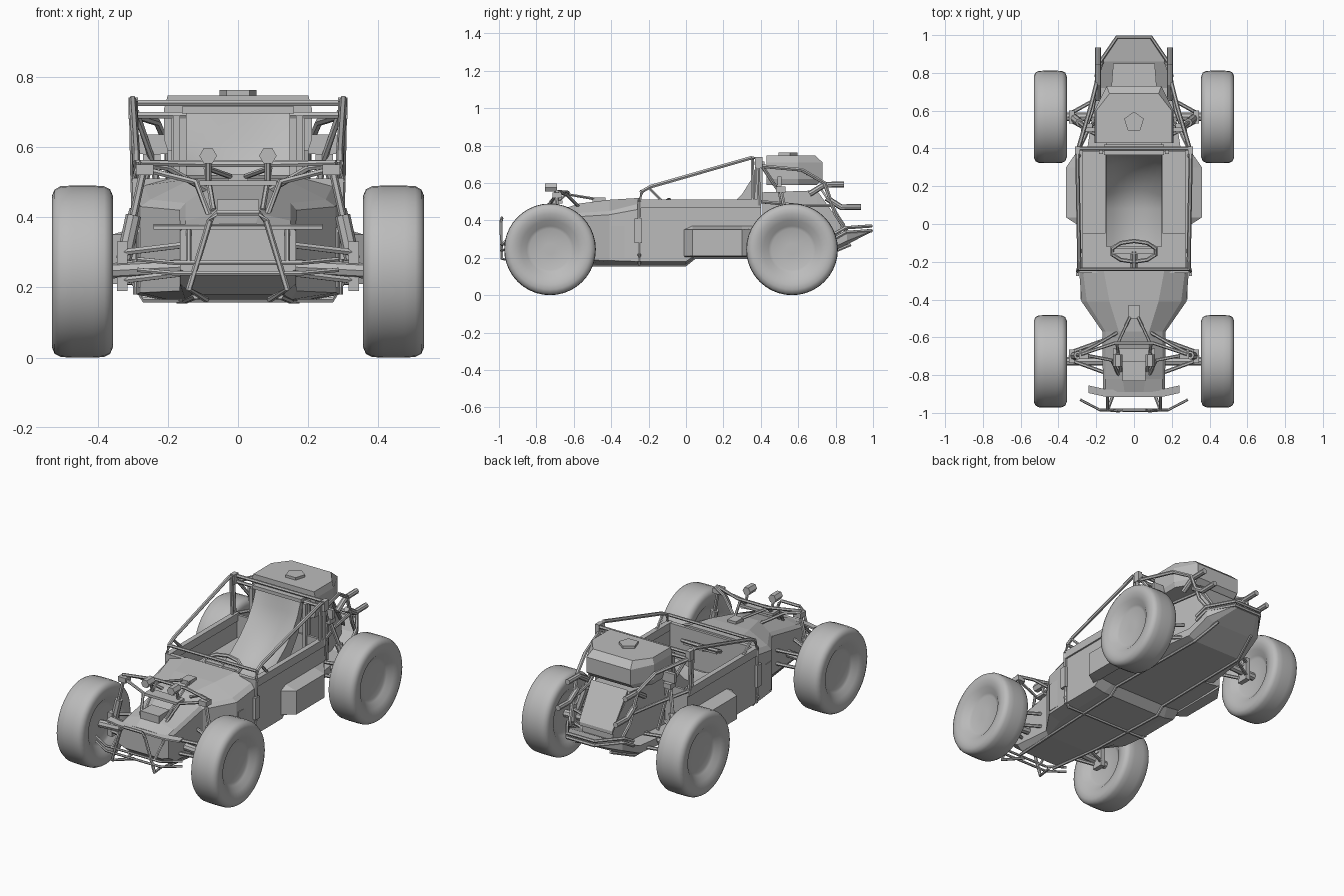
import bpy, bmesh, math
from mathutils import Vector

mat = bpy.data.materials.new("plain_grey")
mat.diffuse_color = (0.5, 0.5, 0.5, 1)


def finish(name, bm, mirror=False, smooth=False):
    bmesh.ops.recalc_face_normals(bm, faces=bm.faces)
    me = bpy.data.meshes.new(name)
    bm.to_mesh(me)
    bm.free()
    me.materials.append(mat)
    ob = bpy.data.objects.new(name, me)
    bpy.context.collection.objects.link(ob)
    if mirror:
        ob.modifiers.new("mirror", 'MIRROR')
    if smooth:
        bpy.context.view_layer.objects.active = ob
        ob.select_set(True)
        bpy.ops.object.shade_smooth_by_angle(angle=math.radians(40))
        ob.select_set(False)
    return ob


def loft(name, rings, mirror=False, caps=True, smooth=False):
    """Skin matching rings of points."""
    bm = bmesh.new()
    vs = [[bm.verts.new(p) for p in r] for r in rings]
    n = len(vs[0])
    for a, b in zip(vs, vs[1:]):
        for i in range(n):
            j = (i + 1) % n
            bm.faces.new((a[i], a[j], b[j], b[i]))
    if caps:
        bm.faces.new(vs[0])
        bm.faces.new(vs[-1])
    return finish(name, bm, mirror, smooth)


def hull(name, sections, **kw):
    """Skin symmetric cross-sections: y, then half outline of (x, z)."""
    return loft(name, [[(x, y, z) for x, z in h] + [(-x, y, z) for x, z in reversed(h)]
                       for y, h in sections], **kw)


def prism(name, outline, lo, hi, mirror=False):
    """Extrude an (x, y) outline upwards."""
    return loft(name, [[(x, y, z) for x, y in outline] for z in (lo, hi)], mirror)


def box(name, x, y, z, mirror=False):
    return prism(name, [(x[0], y[0]), (x[1], y[0]), (x[1], y[1]), (x[0], y[1])], *z, mirror)


def tube(name, pts, r=0.009, mirror=False, sides=6, cyclic=False):
    """Sweep a round section along a bent path."""
    P = [Vector(p) for p in pts]
    n = len(P)
    rings = []
    for i, p in enumerate(P):
        a = P[i - 1] if (i or cyclic) else p
        b = P[(i + 1) % n] if (i < n - 1 or cyclic) else p
        d = (b - a).normalized()
        up = Vector((0, 0, 1)) if abs(d.z) < 0.9 else Vector((0, 1, 0))
        u = d.cross(up).normalized()
        v = u.cross(d)
        rings.append([p + r * (math.cos(t) * u + math.sin(t) * v)
                      for t in (2 * math.pi * k / sides for k in range(sides))])
    if cyclic:
        rings.append(rings[0])
    return loft(name, rings, mirror, caps=not cyclic)


def wheel(name, y):
    """Lathe a fat tyre with dished sides around the axle."""
    half = [(0.045, 0.03), (0.045, 0.11), (0.052, 0.125), (0.075, 0.155), (0.087, 0.19),
            (0.087, 0.215), (0.079, 0.234), (0.062, 0.243), (0.03, 0.245)]
    prof = half + [(-x, r) for x, r in reversed(half)]
    bm = bmesh.new()
    N = 40
    rings = [[bm.verts.new((0.443 + x, y + r * math.cos(2 * math.pi * k / N),
                            0.245 + r * math.sin(2 * math.pi * k / N))) for k in range(N)] for x, r in prof]
    for a, b in zip(rings, rings[1:]):
        for k in range(N):
            bm.faces.new((a[k], a[(k + 1) % N], b[(k + 1) % N], b[k]))
    bm.faces.new(rings[0])
    bm.faces.new(rings[-1])
    finish(name, bm, True, True)


wheel("front_wheels", -0.727)
wheel("rear_wheels", 0.567)

# Nose and hood: faceted body that widens towards the cockpit
hull("nose_body", [
    (-0.89, [(0.12, 0.235), (0.165, 0.25), (0.165, 0.36), (0.15, 0.375), (0.05, 0.38)]),
    (-0.82, [(0.13, 0.18), (0.165, 0.21), (0.165, 0.37), (0.15, 0.39), (0.06, 0.41)]),
    (-0.57, [(0.15, 0.165), (0.167, 0.19), (0.167, 0.42), (0.15, 0.44), (0.08, 0.49)]),
    (-0.41, [(0.2, 0.165), (0.278, 0.185), (0.278, 0.43), (0.25, 0.45), (0.13, 0.51)]),
    (-0.25, [(0.22, 0.165), (0.29, 0.18), (0.29, 0.46), (0.27, 0.49), (0.16, 0.52)])])
box("side_access_panels", (0.275, 0.284), (-0.4, -0.28), (0.2, 0.37), True)

# Cockpit tub, front side walls, rails and decks with side pods
hull("cockpit_tub", [
    (-0.25, [(0.22, 0.165), (0.29, 0.18), (0.29, 0.28), (0.1, 0.28)]),
    (0.0, [(0.22, 0.165), (0.29, 0.18), (0.29, 0.28), (0.1, 0.28)]),
    (0.05, [(0.2, 0.205), (0.29, 0.215), (0.29, 0.28), (0.1, 0.28)]),
    (0.4, [(0.2, 0.205), (0.28, 0.215), (0.28, 0.28), (0.1, 0.28)])])
box("cockpit_walls", (0.275, 0.29), (-0.25, 0.4), (0.22, 0.47), True)
box("side_rails", (0.27, 0.3), (-0.26, 0.4), (0.465, 0.512), True)
box("seat_side_decks", (0.15, 0.28), (-0.05, 0.39), (0.27, 0.365), True)
loft("side_pods", [[(0.285, y, 0.205), (x, y, 0.21), (x, y, 0.35), (0.285, y, 0.372)]
                   for x, y in ((0.29, -0.01), (0.36, 0.035), (0.36, 0.3), (0.29, 0.4))], True)
box("firewall", (-0.28, 0.28), (0.385, 0.4), (0.22, 0.5))
box("dashboard", (-0.27, 0.27), (-0.26, -0.235), (0.28, 0.51))

# Seat: smooth concave bucket whose back turns upright
seat = []
for y, z, dy, dz in ((-0.12, 0.34, 0, 0.04), (0.08, 0.32, 0, 0.05), (0.18, 0.36, 0.03, 0.05),
                     (0.27, 0.44, 0.04, 0.03), (0.335, 0.53, 0.035, 0.01), (0.365, 0.62, 0.015, 0),
                     (0.38, 0.7, 0.0, 0)):
    front = [(x, y - dy * (x / 0.148) ** 2, z + dz * (x / 0.148) ** 2)
             for x in (0.148 * k / 4 for k in range(-4, 5))]
    seat.append(front + [(0.148, y + 0.02, z - 0.02), (-0.148, y + 0.02, z - 0.02)])
loft("seat", seat, smooth=True)
box("headrest_frame", (-0.16, 0.16), (0.365, 0.42), (0.695, 0.715))
box("seat_back_plate", (-0.19, 0.19), (0.395, 0.41), (0.5, 0.7))
box("seat_uprights", (0.165, 0.185), (0.37, 0.39), (0.36, 0.69), True)

# Steering wheel and column
tube("steering_wheel", [(0.12 * math.cos(t), -0.145 + 0.055 * math.sin(t), 0.48 + 0.03 * math.sin(t))
     for t in (math.pi * (k + 0.5) / 5 for k in range(10))], 0.011, cyclic=True)
tube("steering_column", [(0, -0.14, 0.47), (0, -0.25, 0.42)], 0.018)
box("steering_spokes", (-0.11, 0.11), (-0.16, -0.13), (0.465, 0.48))

# Roll cage
tube("cage_side_tubes", [(0.288, -0.25, 0.18), (0.295, -0.25, 0.5), (0.29, -0.235, 0.555), (0.29, -0.19, 0.58),
     (0.3, 0.35, 0.735), (0.3, 0.385, 0.73), (0.295, 0.39, 0.48)], 0.011, True)
tube("windscreen_bar", [(-0.29, -0.24, 0.555), (0.29, -0.24, 0.555)])
tube("cage_braces", [(0.292, -0.2, 0.575), (0.285, -0.13, 0.505)], 0.008, True)
tube("hoop_struts", [(0.295, 0.355, 0.73), (0.29, 0.36, 0.5)], 0.01, True)
for z in (0.69, 0.725):
    tube("rear_hoop_bar", [(-0.31, 0.4, z), (0.31, 0.4, z)], 0.01)
box("hoop_brackets", (0.285, 0.312), (0.37, 0.41), (0.68, 0.74), True)
tube("rear_cage_stays", [(0.295, 0.4, 0.69), (0.23, 0.62, 0.67), (0.2, 0.74, 0.6), (0.19, 0.8, 0.43),
     (0.17, 0.86, 0.34)], 0.011, True)
tube("rear_cage_diagonals", [(0.295, 0.4, 0.5), (0.22, 0.6, 0.48), (0.19, 0.78, 0.48)], 0.01, True)
tube("hoop_diagonals", [(0.29, 0.4, 0.7), (0.24, 0.5, 0.55), (0.2, 0.55, 0.3)], 0.01, True)
box("door_hinge_plates", (0.29, 0.308), (-0.275, -0.235), (0.28, 0.41), True)

# Fuel tank with bevelled rear lid and five-sided cap
loft("fuel_tank", [[(-w, 0.43, z), (w, 0.43, z), (w, 0.6, z), (v, b, z), (-v, b, z), (-w, 0.6, z)]
                   for w, v, b, z in ((0.2, 0.14, 0.7, 0.59), (0.21, 0.145, 0.73, 0.62),
                                      (0.21, 0.145, 0.73, 0.71), (0.2, 0.13, 0.69, 0.747))])
prism("fuel_cap", [(0.055 * math.sin(k * 0.4 * math.pi), 0.54 + 0.055 * math.cos(k * 0.4 * math.pi))
      for k in range(5)], 0.74, 0.762)

# Engine bay, sloping rear panel and tail tray
hull("engine_block", [(0.41, [(0.15, 0.21), (0.15, 0.55)]), (0.7, [(0.12, 0.22), (0.12, 0.56)]),
                      (0.83, [(0.1, 0.26), (0.1, 0.38)])])
hull("rear_panel_frame", [(0.72, [(0.12, 0.56), (0.12, 0.58)]), (0.85, [(0.11, 0.36), (0.11, 0.38)])])
hull("tail_tray", [(0.38, [(0.17, 0.205), (0.25, 0.225), (0.25, 0.27)]),
                   (0.72, [(0.15, 0.205), (0.2, 0.225), (0.2, 0.27)]),
                   (0.86, [(0.14, 0.27), (0.185, 0.29), (0.185, 0.33)]),
                   (0.985, [(0.07, 0.335), (0.09, 0.34), (0.09, 0.35)])])
for z in (0.345, 0.37):
    tube("tail_bumper", [(0.2, 0.78, z - 0.05), (0.185, 0.85, z - 0.01), (0.09, 0.99, z), (-0.09, 0.99, z),
         (-0.185, 0.85, z - 0.01), (-0.2, 0.78, z - 0.05)], 0.01)
tube("upper_exhausts", [(0.19, 0.66, 0.54), (0.19, 0.74, 0.59), (0.19, 0.845, 0.592)], 0.016, True, 8)
tube("lower_exhausts", [(0.19, 0.75, 0.52), (0.19, 0.83, 0.47), (0.19, 0.935, 0.472)], 0.016, True, 8)

# Front bumper: wing plate, swept bars and centre hoop
loft("front_wing", [[(x, y, z) for y, z in ((yo - 0.02, 0.365), (yo + 0.02, 0.37), (yo + 0.02, 0.38),
     (yo - 0.02, 0.375))] for x, yo in ((-0.24, -0.875), (-0.15, -0.895), (0.15, -0.895), (0.24, -0.875))])
for z in (0.24, 0.27):
    tube("swept_bumper_bar", [(-0.285, -0.93, z + 0.01), (-0.18, -0.985, z), (0.18, -0.985, z),
         (0.285, -0.93, z + 0.01)], 0.007)
tube("bumper_hoop", [(-0.09, -0.85, 0.165), (-0.14, -0.985, 0.195), (-0.08, -0.99, 0.39), (-0.06, -0.985, 0.412),
     (0.06, -0.985, 0.412), (0.08, -0.99, 0.39), (0.14, -0.985, 0.195), (0.09, -0.85, 0.165)], 0.009)
tube("bumper_stays", [(0.14, -0.88, 0.37), (0.14, -0.985, 0.27)], 0.008, True)

# Skid tubes under the floor
tube("skid_tubes", [(0.12, -0.85, 0.175), (0.15, -0.5, 0.162), (0.17, 0.0, 0.162), (0.17, 0.05, 0.202),
     (0.16, 0.72, 0.202), (0.12, 0.88, 0.27)], 0.009, True)
tube("cross_skid", [(-0.3, -0.25, 0.22), (-0.27, -0.25, 0.165), (0.27, -0.25, 0.165), (0.3, -0.25, 0.22)])

# Suspension: paired arms, uprights, axles and shock absorbers
for end, yc, xi, dy in (("front", -0.7, 0.16, 0.085), ("rear", 0.567, 0.19, 0.1)):
    for z in (0.22, 0.3):
        for s in (-1, 1):
            tube(end + "_arm", [(xi, yc + s * dy, z + 0.02), (0.325, yc + s * 0.025, z)], 0.01, True)
    box(end + "_uprights", (0.315, 0.345), (yc - 0.035, yc + 0.035), (0.19, 0.33), True)
    yw = -0.727 if end == "front" else 0.567
    tube(end + "_axles", [(0.12, yw, 0.26), (0.41, yw, 0.245)], 0.022, True, 8)
    top = (0.27, yc + 0.01, 0.53) if end == "front" else (0.25, yc - 0.06, 0.56)
    low, top = Vector((0.325, yc, 0.28)), Vector(top)
    tube(end + "_shock_bodies", [low, low.lerp(top, 0.5)], 0.022, True, 8)
    tube(end + "_shock_rods", [low, top], 0.011, True)
    box(end + "_shock_mounts", (top.x - 0.03, top.x + 0.02), (top.y - 0.025, top.y + 0.025),
        (top.z - 0.01, top.z + 0.02), True)
box("rear_shock_plates", (0.2, 0.28), (0.49, 0.51), (0.58, 0.635), True)

# Front shock tower tubing and top of the nose
tube("tower_hoops", [(0.08, -0.57, 0.47), (0.2, -0.64, 0.54), (0.28, -0.68, 0.55)], 0.009, True)
tube("tower_bar", [(-0.28, -0.69, 0.555), (-0.1, -0.63, 0.55), (0.1, -0.63, 0.55), (0.28, -0.69, 0.555)], 0.009)
tube("tower_legs", [(0.08, -0.8, 0.4), (0.12, -0.72, 0.5), (0.28, -0.69, 0.54)], 0.009, True)
tube("hood_braces", [(0.02, -0.49, 0.515), (0.09, -0.64, 0.54), (0.07, -0.78, 0.42)], 0.008, True)
box("hood_bracket", (-0.028, 0.028), (-0.5, -0.43), (0.49, 0.522))
box("gear_cover", (-0.06, 0.06), (-0.83, -0.73), (0.39, 0.45))
box("tower_plate", (-0.11, 0.11), (-0.73, -0.66), (0.49, 0.505))

# Spot lamps on the tower
tube("spot_lamps", [(0.085, -0.755, 0.575), (0.085, -0.69, 0.575)], 0.025, True, 6)
tube("lamp_stalks", [(0.085, -0.7, 0.56), (0.085, -0.68, 0.49)], 0.009, True)
